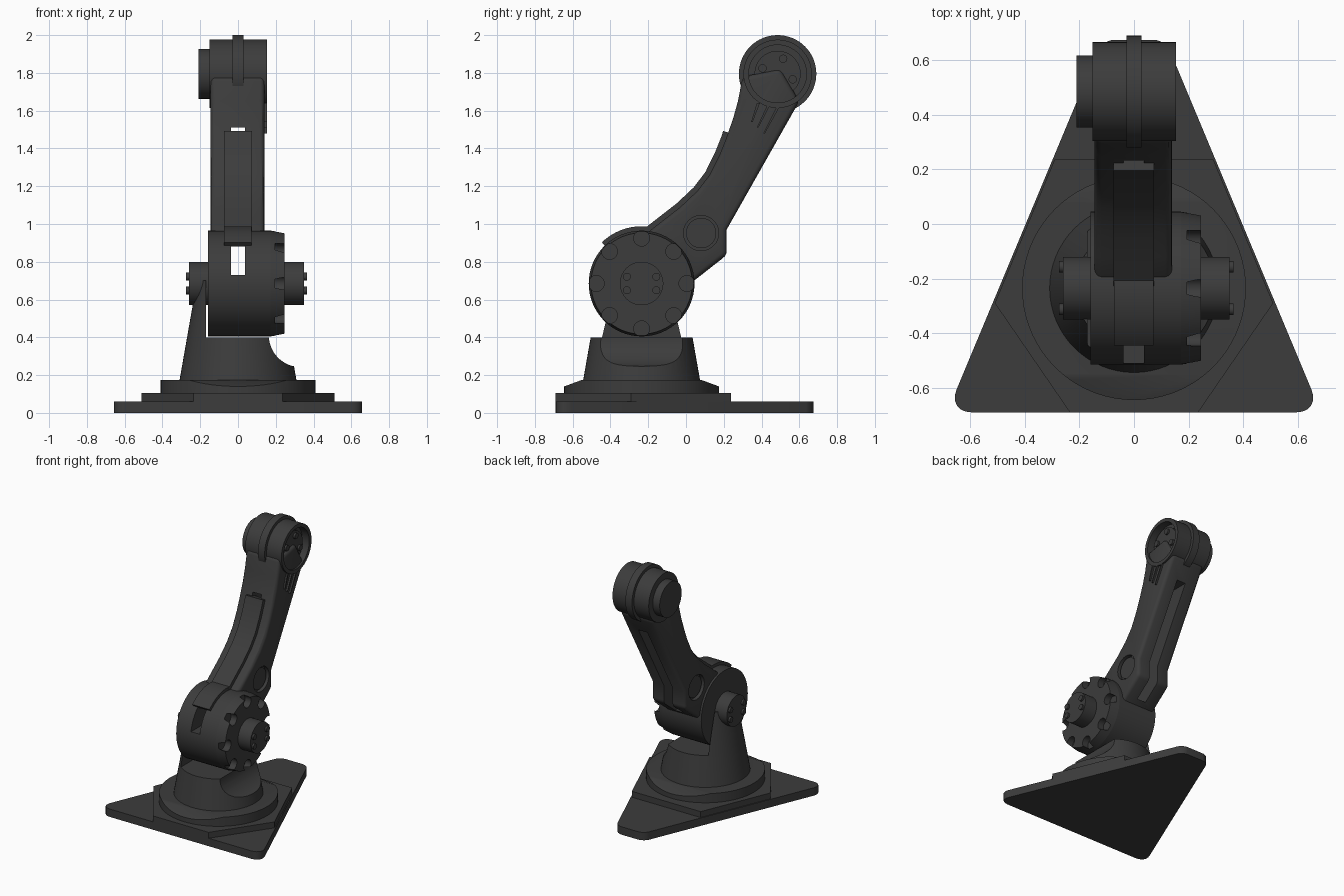
import bpy, bmesh, math
from mathutils import Vector

if "Cube" in bpy.data.objects:
    bpy.data.objects.remove(bpy.data.objects["Cube"])

mat = bpy.data.materials.new("dark_grey")
mat.diffuse_color = (0.045, 0.045, 0.045, 1)
mat.use_nodes = True
mat.node_tree.nodes["Principled BSDF"].inputs["Base Color"].default_value = mat.diffuse_color
CY, CZ = -0.235, 0.685      # shoulder axis
HY, HZ = 0.485, 1.795       # head axis


def finish(name, bm):
    bmesh.ops.recalc_face_normals(bm, faces=bm.faces)
    me = bpy.data.meshes.new(name)
    bm.to_mesh(me)
    bm.free()
    me.materials.append(mat)
    ob = bpy.data.objects.new(name, me)
    bpy.context.collection.objects.link(ob)
    return ob


def prism_bm(pts, a, b, axis):
    """Profile extruded from a to b: axis X uses (y,z) points, axis Z uses (x,y)."""
    bm = bmesh.new()
    put = (lambda p, h: (h, p[0], p[1])) if axis == 'X' else (lambda p, h: (p[0], p[1], h))
    lo = [bm.verts.new(put(p, a)) for p in pts]
    hi = [bm.verts.new(put(p, b)) for p in pts]
    bm.faces.new(lo)
    bm.faces.new(hi)
    n = len(pts)
    for i in range(n):
        j = (i + 1) % n
        bm.faces.new((lo[i], lo[j], hi[j], hi[i]))
    return bm


def prism(name, pts, a, b, axis='X'):
    return finish(name, prism_bm(pts, a, b, axis))


def drum_bm(u, v, a, b, ra, rb, axis, n):
    ring = [(math.cos(2 * math.pi * i / n), math.sin(2 * math.pi * i / n)) for i in range(n)]
    bm = prism_bm(ring, a, b, axis)
    k = 0 if axis == 'X' else 2
    for w in bm.verts:
        r = ra if abs(w.co[k] - a) < 1e-5 else rb
        if axis == 'X':
            w.co = (w.co.x, u + w.co.y * r, v + w.co.z * r)
        else:
            w.co = (u + w.co.x * r, v + w.co.y * r, w.co.z)
    return bm


def drum(name, u, v, a, b, ra, rb=None, axis='X', n=64):
    return finish(name, drum_bm(u, v, a, b, ra, ra if rb is None else rb, axis, n))


def box(x0, x1, y0, y1, z0, z1):
    return prism("cutter", [(y0, z0), (y1, z0), (y1, z1), (y0, z1)], x0, x1)


def apply(ob, mod):
    bpy.context.view_layer.objects.active = ob
    bpy.ops.object.modifier_apply(modifier=mod.name)


def cut(ob, *cutters):
    for c in cutters:
        m = ob.modifiers.new("cut", 'BOOLEAN')
        m.operation, m.solver, m.object = 'DIFFERENCE', 'EXACT', c
        apply(ob, m)
        bpy.data.objects.remove(c)


def bevel(ob, width, seg=3):
    m = ob.modifiers.new("bevel", 'BEVEL')
    m.width, m.segments, m.limit_method, m.angle_limit = width, seg, 'ANGLE', math.radians(50)
    apply(ob, m)


# Triangular floor plate with rounded corners
bm = prism_bm([(-.685, -.69), (.685, -.69), (.115, .675), (-.115, .675)], 0, .06, 'Z')
for sign, off in ((-1, .09), (1, .045)):
    es = [e for e in bm.edges if abs(e.verts[0].co.z - e.verts[1].co.z) > .05
          and e.verts[0].co.y * sign > .6]
    bmesh.ops.bevel(bm, geom=es, offset=off, segments=6, profile=.5, affect='EDGES')
finish("floor_plate", bm)

# Six-sided second step
prism("base_step", [(-.235, -.69), (.235, -.69), (.51, -.29), (.29, .238), (-.29, .238), (-.51, -.29)],
      .06, .105, 'Z')

# Turntable disc, sloped at front and back
bm = drum_bm(0, CY, .105, .175, .41, .41, 'Z', 72)
for s in (-1, 1):
    bmesh.ops.bisect_plane(bm, geom=bm.verts[:] + bm.edges[:] + bm.faces[:],
                           plane_co=Vector((0, CY + s * .315, .175)),
                           plane_no=Vector((0, s * .035, .095)), clear_outer=True)
    bmesh.ops.holes_fill(bm, edges=[e for e in bm.edges if e.is_boundary])
finish("turntable", bm)

# Tapered pedestal whose left side rises as an upright, with a scoop on the right
pedestal = drum("pedestal", 0, CY, .17, .70, .31, .217, 'Z')
scoop = finish("cutter", drum_bm(.33, .41, -1, 1, .167, .167, 'Z', 48))
for v in scoop.data.vertices:           # lay the scoop along y
    v.co = (v.co.x, v.co.z, v.co.y)
scoop.data.flip_normals()
cut(pedestal, box(-.17, .5, -1, 1, .40, 1), scoop)

# Shoulder drum with see-through slot
shoulder = drum("shoulder_drum", CY, CZ, -.16, .172, .28)
cut(shoulder, box(-.038, .036, -1, 1, .73, 1.2))

# Notched cap on the right of the shoulder
cap = drum("shoulder_cap", CY, CZ, .172, .245, .28, .268)
for i in range(8):
    t = i * math.pi / 4
    y, z = CY + .24 * math.cos(t), CZ + .24 * math.sin(t)
    cut(cap, drum("cutter", y, z, .195, .3, .042, n=24))

# Shoulder hubs and their bolts on both sides
for side, a, b in (("right", .24, .35), ("left", -.26, -.15)):
    hub = drum(side + "_hub", CY, CZ, a, b, .115)
    end = b if side == "right" else a
    tip = end + math.copysign(.014, end)
    for dy in (-.078, .078):
        for dz in (-.036, .036):
            drum(side + "_hub_bolt", CY + dy, CZ + dz, min(end, tip), max(end, tip), .021, n=16)

# Curved clip over the shoulder slot
angles = [math.radians(84 + 50 * i / 12) for i in range(13)]
arc = lambda r, ts: [(CY + r * math.cos(t), CZ + r * math.sin(t)) for t in ts]
prism("shoulder_clip", arc(.303, angles) + arc(.272, angles[::-1]), -.073, .072)

# Upper arm: curved front, straight back, rounded rims and a long slot
front = [(-.21, .95), (-.12, 1.02), (-.03, 1.09), (.06, 1.175), (.125, 1.26), (.175, 1.36),
         (.215, 1.46), (.25, 1.56), (.275, 1.65), (.30, 1.78)]
arm = prism("upper_arm", front + [(.50, 1.82), (.60, 1.65), (.215, .97), (.215, .835), (.03, .69),
                                  (-.15, .74)], -.145, .14)
bevel(arm, .025)
cut(arm, box(-.038, .036, -1, 1, .73, 1.51),
    drum("cutter", .08, .952, .11, .2, .093), drum("cutter", .08, .952, -.2, -.115, .093))
for side, a, b in (("right", .10, .125), ("left", -.13, -.105)):
    drum("arm_" + side + "_pivot", .08, .952, a, b, .08)

# Raised panel following the arm's front curve
path = [Vector(p) for p in front[:7]] + [Vector((.222, 1.485))]
outer, inner = [], []
for i, p in enumerate(path):
    d = (path[min(i + 1, 7)] - path[max(i - 1, 0)]).normalized()
    nrm = Vector((-d.y, d.x))
    outer.append(p + nrm * .027)
    inner.append(p - nrm * .03)
panel = prism("arm_front_panel", outer + inner[::-1], -.075, .073)

# Small ribs below the head
for y0, y1, z1 in ((.375, .345, 1.54), (.435, .375, 1.51), (.49, .41, 1.48)):
    prism("arm_rib", [(y0, 1.64), (y0 + .016, 1.64), (y1 + .008, z1), (y1, z1)], .12, .153)

# Head: barrel with recessed right face, centre band, left boss
head = drum("head_barrel", HY, HZ, -.152, .153, .181)
cut(head, drum("cutter", HY, HZ, .095, .3, .153))
drum("head_band", HY, HZ, -.028, .028, .205)
drum("head_boss", HY, HZ, -.21, -.14, .132)
drum("head_disc", HY, HZ, .08, .12, .122)
for i in range(4):
    t = math.radians(70 + 90 * i)
    drum("head_bolt", HY + .085 * math.cos(t), HZ + .085 * math.sin(t), .11, .135, .022, n=16)

# Smooth the round surfaces, keep hard edges
for ob in bpy.data.objects:
    ob.select_set(True)
bpy.context.view_layer.objects.active = arm
bpy.ops.object.shade_smooth_by_angle(angle=math.radians(30))
